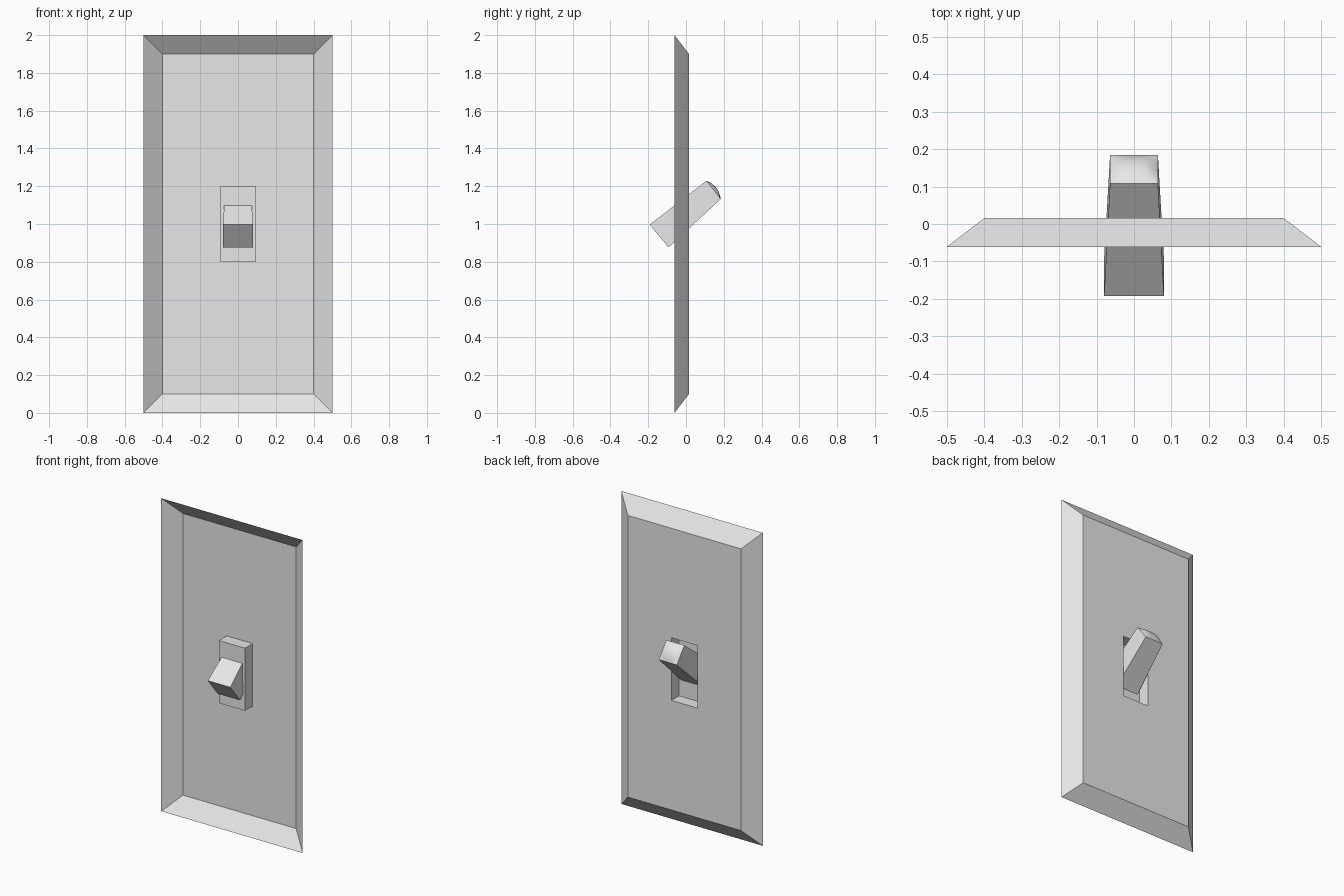
import bpy, bmesh
from mathutils import Vector

if "Cube" in bpy.data.objects:
    bpy.data.objects.remove(bpy.data.objects["Cube"])

plastic = bpy.data.materials.new("light_grey_plastic")
plastic.diffuse_color = (0.8, 0.8, 0.8, 1)
plastic.use_nodes = True
plastic.node_tree.nodes["Principled BSDF"].inputs["Base Color"].default_value = plastic.diffuse_color


def finish(bm, name):
    mesh = bpy.data.meshes.new(name)
    bm.to_mesh(mesh)
    bm.free()
    mesh.materials.append(plastic)
    obj = bpy.data.objects.new(name, mesh)
    bpy.context.collection.objects.link(obj)
    return obj


# Wall plate: open-backed shell with sloped rim and a closed pocket
def build_plate():
    bm = bmesh.new()
    back, face = -0.061, 0.016
    # half width, half height, y
    rings = [(0.5, 1.0, back), (0.4, 0.9, face), (0.092, 0.2, face), (0.092, 0.2, back)]
    loops = []
    for w, h, y in rings:
        loops.append([bm.verts.new((sx * w, y, 1 + sz * h))
                      for sx, sz in ((1, -1), (-1, -1), (-1, 1), (1, 1))])
    for a, b in zip(loops, loops[1:]):
        for i in range(4):
            j = (i + 1) % 4
            bm.faces.new((a[i], a[j], b[j], b[i]))
    bm.faces.new(loops[-1])  # pocket floor
    return finish(bm, "wall_plate")


# Switch lever: tapered bar with a softly domed tip
def build_lever():
    bm = bmesh.new()
    n, dome = 8, 0.018
    base_w, tip_w = 0.08, 0.064
    base_low, base_high = Vector((0, -0.093, 0.876)), Vector((0, -0.192, 0.997))
    tip_low, tip_high = Vector((0, 0.184, 1.132)), Vector((0, 0.108, 1.229))
    axis = ((tip_low + tip_high) - (base_low + base_high)).normalized()

    # Domed tip grid
    grid = []
    for r in range(n + 1):
        v = 2 * r / n - 1
        row = []
        for c in range(n + 1):
            u = 2 * c / n - 1
            p = tip_low.lerp(tip_high, r / n) + Vector((u * tip_w, 0, 0))
            p += axis * dome * (1 - u ** 4) * (1 - v * v)
            row.append(bm.verts.new(p))
        grid.append(row)
    for r in range(n):
        for c in range(n):
            f = bm.faces.new((grid[r][c], grid[r][c + 1], grid[r + 1][c + 1], grid[r + 1][c]))
            f.smooth = True

    # Flat end and four long sides
    ll, lr, hr, hl = [bm.verts.new(p + Vector((s * base_w, 0, 0)))
                      for p, s in ((base_low, -1), (base_low, 1), (base_high, 1), (base_high, -1))]
    bm.faces.new((ll, hl, hr, lr))
    bm.faces.new([lr, ll] + grid[0])
    bm.faces.new([hl, hr] + grid[n][::-1])
    bm.faces.new([hr, lr] + [row[n] for row in grid])
    bm.faces.new([ll, hl] + [row[0] for row in grid[::-1]])
    bmesh.ops.recalc_face_normals(bm, faces=bm.faces[:])
    return finish(bm, "switch_lever")


build_plate()
build_lever()
